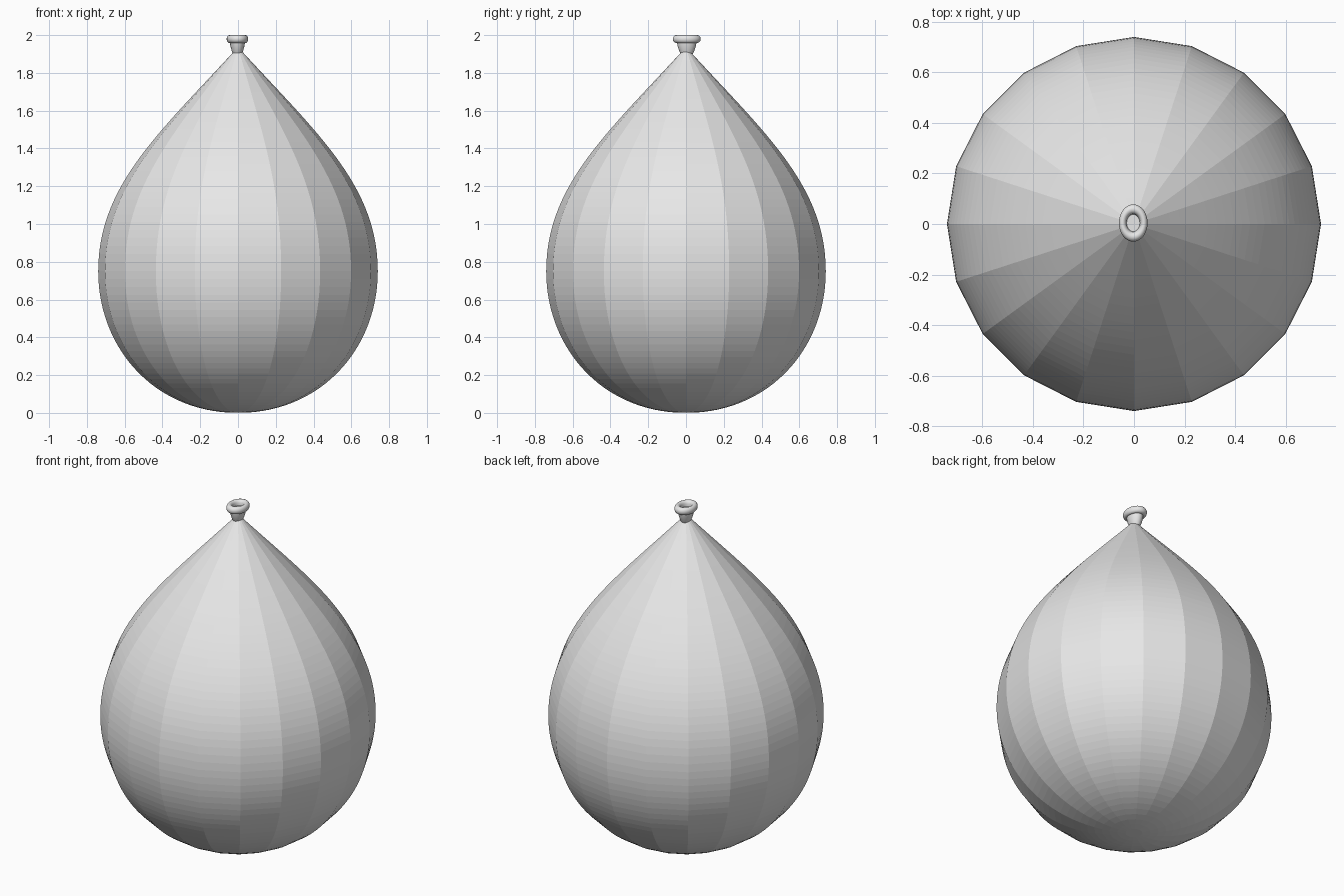
import bpy
import bmesh
from math import sin, cos, pi
from mathutils import Vector
from mathutils.geometry import interpolate_bezier

old = bpy.data.objects.get("Cube")
if old:
    bpy.data.objects.remove(old, do_unlink=True)

# Single plain grey
grey = bpy.data.materials.new("rubber_grey")
grey.use_nodes = True
colour = (0.8, 0.8, 0.8, 1)
grey.diffuse_color = colour
grey.node_tree.nodes["Principled BSDF"].inputs["Base Color"].default_value = colour


def bezier(points, count):
    """Profile segment of (radius, height) points."""
    return [(p.x, p.y) for p in interpolate_bezier(*[Vector(p) for p in points], count)]


def lathe(name, profile, sides, stretch=1.0, centre=(0, 0)):
    """Revolve a profile; the first and last rings are capped."""
    bm = bmesh.new()
    rings = []
    for r, z in profile:
        rings.append([bm.verts.new((centre[0] + r * cos(2 * pi * i / sides),
                                    centre[1] + r * stretch * sin(2 * pi * i / sides), z))
                      for i in range(sides)])
    for low, high in zip(rings, rings[1:]):
        for i in range(sides):
            j = (i + 1) % sides
            bm.faces.new((low[i], low[j], high[j], high[i]))
    bm.faces.new(rings[0][::-1])
    bm.faces.new(rings[-1])
    mesh = bpy.data.meshes.new(name)
    bm.to_mesh(mesh)
    bm.free()
    mesh.materials.append(grey)
    obj = bpy.data.objects.new(name, mesh)
    bpy.context.collection.objects.link(obj)
    return obj


# Teardrop body: faceted around, finely stepped in height
belly = bezier([(0, 0), (0.44, 0), (0.74, 0.34), (0.74, 0.75)], 30)
shoulder = bezier([(0.74, 0.75), (0.74, 1.2), (0.42, 1.48), (0.025, 1.91)], 30)
lathe("balloon_body", belly[1:] + shoulder[1:], 20)

# Oval nozzle: flared neck, rolled lip and a recessed opening
neck = [(0.024, 1.9), (0.03, 1.915), (0.038, 1.945), (0.04, 1.965)]
lip = [(0.042 + 0.015 * cos(a), 1.979 + 0.021 * sin(a))
       for a in [pi * (-0.6 + 1.6 * k / 12) for k in range(13)]]
opening = [(0.026, 1.97)]
nozzle = lathe("nozzle", neck + lip + opening, 32, stretch=1.3, centre=(-0.003, 0.004))
bpy.ops.object.select_all(action='DESELECT')
nozzle.select_set(True)
bpy.context.view_layer.objects.active = nozzle
bpy.ops.object.shade_smooth_by_angle(angle=pi / 4)
